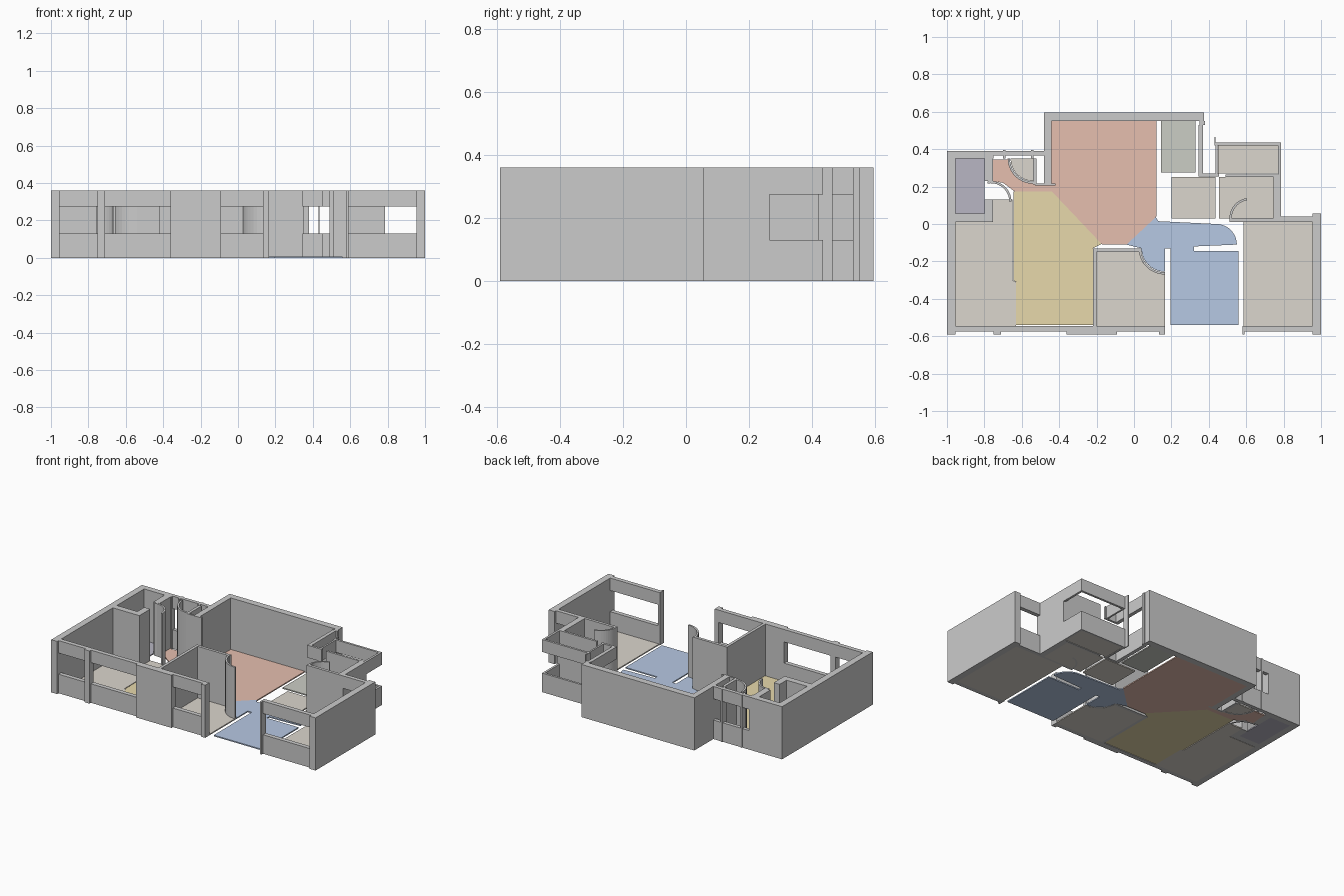
import bpy, bmesh
from math import cos, sin, radians

if "Cube" in bpy.data.objects:
    bpy.data.objects.remove(bpy.data.objects["Cube"])

H = 0.36                 # wall height
SILL, HEAD = 0.13, 0.275  # window opening
FLOOR = 0.008


def mat(name, rgb):
    m = bpy.data.materials.new(name)
    m.diffuse_color = (*rgb, 1)
    m.use_nodes = True
    m.node_tree.nodes["Principled BSDF"].inputs["Base Color"].default_value = m.diffuse_color
    return m


SALMON = mat("salmon", (0.79, 0.52, 0.43))
YELLOW = mat("yellow", (0.80, 0.69, 0.41))
BLUE = mat("blue", (0.47, 0.58, 0.77))
PURPLE = mat("purple", (0.48, 0.47, 0.55))
GREEN = mat("green_grey", (0.60, 0.61, 0.56))
BEIGE = mat("beige", (0.71, 0.67, 0.61))


def prism(name, pts, z0=0, z1=H, m=None):
    bm = bmesh.new()
    f = bm.faces.new([bm.verts.new((x, y, z0)) for x, y in pts])
    ext = bmesh.ops.extrude_face_region(bm, geom=[f])
    for g in ext["geom"]:
        if isinstance(g, bmesh.types.BMVert):
            g.co.z = z1
    bmesh.ops.recalc_face_normals(bm, faces=bm.faces)
    me = bpy.data.meshes.new(name)
    bm.to_mesh(me)
    bm.free()
    if m:
        me.materials.append(m)
    ob = bpy.data.objects.new(name, me)
    bpy.context.collection.objects.link(ob)
    return ob


def rect(x0, x1, y0, y1):
    return [(x0, y0), (x1, y0), (x1, y1), (x0, y1)]


def wall(name, x0, x1, y0, y1):
    prism(name, rect(x0, x1, y0, y1))


def window_wall(name, x0, x1, y0, y1):
    prism(name + "_sill", rect(x0, x1, y0, y1), 0, SILL)
    prism(name + "_head", rect(x0, x1, y0, y1), HEAD, H)


def floor(name, pts, m):
    prism(name, pts, 0, FLOOR, m)


def arc(cx, cy, r, a0, a1, n=10):
    return [(cx + r * cos(radians(a0 + (a1 - a0) * i / n)),
             cy + r * sin(radians(a0 + (a1 - a0) * i / n))) for i in range(n + 1)]


def arc_wall(name, cx, cy, r, a0, a1, t=0.012):
    prism(name, arc(cx, cy, r, a0, a1) + arc(cx, cy, r - t, a1, a0))


# Floors
floor("living_floor", [(-0.44, 0.55), (0.12, 0.55), (0.12, 0.04), (-0.04, -0.11),
                       (-0.17, -0.11), (-0.44, 0.175), (-0.64, 0.175), (-0.70, 0.22),
                       (-0.76, 0.23), (-0.76, 0.345), (-0.68, 0.345)]
      + arc(-0.54, 0.35, 0.135, 180, 270) + [(-0.44, 0.21)], SALMON)
floor("dining_floor", [(-0.645, 0.175), (-0.44, 0.175), (-0.17, -0.105), (-0.22, -0.13),
                       (-0.22, -0.54), (-0.63, -0.54), (-0.63, -0.31), (-0.645, -0.30)], YELLOW)
floor("hall_floor", [(0.115, 0.04), (0.13, 0.015)] + arc(0.44, -0.11, 0.11, 90, 0)
      + [(0.32, -0.12), (0.32, -0.145), (0.56, -0.145), (0.56, -0.54), (0.195, -0.54),
         (0.195, -0.13), (0.165, -0.13)] + arc(0.165, -0.13, 0.125, 270, 180)
      + [(-0.04, -0.11)], BLUE)
floor("store_floor", rect(-0.955, -0.8, 0.055, 0.35), PURPLE)
floor("utility_floor", rect(0.145, 0.33, 0.275, 0.55), GREEN)
floor("left_bedroom_floor", [(-0.955, -0.545), (-0.63, -0.545), (-0.63, -0.31), (-0.65, -0.30),
                             (-0.65, 0.13), (-0.755, 0.13), (-0.755, 0.01), (-0.955, 0.01)], BEIGE)
floor("middle_bedroom_floor", [(-0.2, -0.545), (0.165, -0.545)]
      + arc(0.165, -0.13, 0.14, 270, 188) + [(-0.2, -0.15)], BEIGE)
floor("right_bedroom_floor", rect(0.585, 0.955, -0.545, 0.015), BEIGE)
floor("small_room_floor", rect(0.2, 0.435, 0.03, 0.25), BEIGE)
floor("bathroom_floor", rect(0.455, 0.745, 0.03, 0.25), BEIGE)
floor("balcony_floor", rect(0.45, 0.77, 0.27, 0.42), BEIGE)
floor("washroom_floor", [(-0.54, 0.35)] + arc(-0.54, 0.35, 0.12, 180, 270), BEIGE)

# Left side: outer wall and storage room
wall("left_outer_wall", -1, -0.955, -0.59, 0.39)
wall("store_back_wall", -0.955, -0.75, 0.35, 0.39)
wall("store_right_wall", -0.8, -0.755, 0.23, 0.35)
wall("store_door_pier", -0.8, -0.755, 0.055, 0.13)
wall("store_front_wall", -0.955, -0.755, 0.012, 0.055)

# Washroom with its window and two curved door walls
window_wall("washroom_window", -0.75, -0.48, 0.365, 0.39)
for i, x in enumerate((-0.70, -0.55)):
    wall(f"washroom_window_post_{i}", x, x + 0.012, 0.35, 0.395)
wall("washroom_right_wall", -0.54, -0.52, 0.21, 0.35)
wall("washroom_front_wall", -0.53, -0.42, 0.205, 0.217)
arc_wall("washroom_door", -0.54, 0.35, 0.135, 180, 270)
arc_wall("bedroom_door", -0.765, 0.12, 0.11, 0, 100)

# Living room outer walls
wall("living_left_wall", -0.48, -0.44, 0.217, 0.595)
wall("living_back_wall", -0.48, 0.375, 0.55, 0.595)
wall("utility_window_post", 0.35, 0.38, 0.53, 0.55)
window_wall("utility_side_window", 0.345, 0.37, 0.27, 0.53)
window_wall("small_room_window", 0.345, 0.455, 0.255, 0.27)

# Front facade
window_wall("left_front_window", -0.955, -0.36, -0.575, -0.545)
wall("left_front_mullion", -0.75, -0.71, -0.59, -0.545)
wall("centre_front_wall", -0.36, -0.09, -0.59, -0.545)
window_wall("middle_front_window", -0.09, 0.135, -0.575, -0.545)
wall("middle_front_post", 0.135, 0.165, -0.59, -0.545)
wall("right_front_post", 0.58, 0.592, -0.59, -0.545)
window_wall("right_front_window", 0.592, 0.955, -0.575, -0.545)

# Middle bedroom
wall("middle_left_wall", -0.22, -0.2, -0.545, -0.13)
wall("middle_back_wall", -0.2, 0.04, -0.15, -0.13)
arc_wall("middle_door", 0.165, -0.13, 0.14, 180, 270)

# Right bedroom
wall("right_outer_wall", 0.955, 1, -0.59, 0.055)
wall("right_back_wall", 0.51, 0.785, 0.012, 0.032)
window_wall("right_back_window", 0.785, 0.955, 0.012, 0.04)

# Bathroom and balcony behind it
wall("bathroom_right_wall", 0.745, 0.785, 0.032, 0.265)
wall("bathroom_back_wall", 0.49, 0.745, 0.25, 0.265)
arc_wall("bathroom_door", 0.62, 0.03, 0.11, 100, 180)
window_wall("balcony_back_rail", 0.435, 0.785, 0.42, 0.435)
window_wall("balcony_right_rail", 0.77, 0.785, 0.265, 0.42)
window_wall("balcony_left_rail", 0.435, 0.447, 0.27, 0.42)
wall("balcony_left_post", 0.43, 0.437, 0.42, 0.465)
